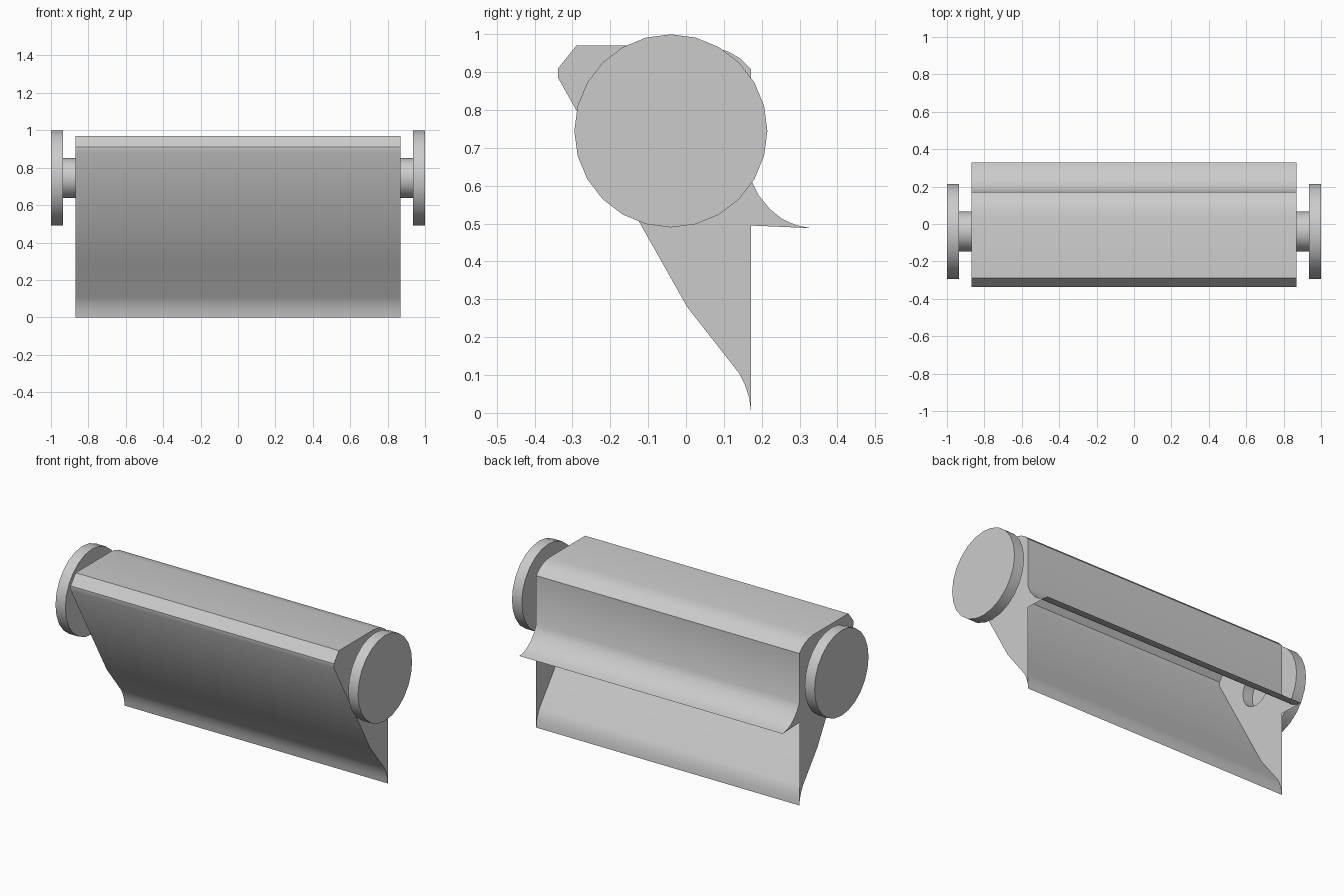
import bpy, bmesh, math
from mathutils import Matrix, Vector

if "Cube" in bpy.data.objects:
    bpy.data.objects.remove(bpy.data.objects["Cube"])

HALF = 0.87                 # half length of the housing
AY, AZ = -0.04, 0.745       # axle centre
AXLE_R, WHEEL_R, SIDES = 0.106, 0.255, 24

# Side profile (y, z): bottom tip, up the front, over the top, down the back to the lip
PROFILE = [(0.172, 0.0), (0.167, 0.04), (0.155, 0.075), (0.14, 0.105),
           (0.003, 0.28), (-0.338, 0.885), (-0.338, 0.91), (-0.29, 0.97),
           (0.045, 0.97), (0.085, 0.963), (0.115, 0.953), (0.145, 0.935),
           (0.172, 0.908), (0.172, 0.615), (0.192, 0.575), (0.22, 0.54),
           (0.253, 0.513), (0.29, 0.496), (0.33, 0.488)]
NOTCH = (0.172, 0.495)      # corner of the end plate under the lip


def finish(bm, name):
    mesh = bpy.data.meshes.new(name)
    bm.to_mesh(mesh)
    bm.free()
    mesh.shade_smooth()
    mesh.set_sharp_from_angle(angle=math.radians(30))
    obj = bpy.data.objects.new(name, mesh)
    bpy.context.collection.objects.link(obj)
    return obj


def add_loop(bm, x, pts):
    vs = [bm.verts.new((x, y, z)) for y, z in pts]
    return [bm.edges.new((vs[i], vs[(i + 1) % len(vs)])) for i in range(len(vs))]


def cylinder(name, x0, x1, radius, caps):
    bm = bmesh.new()
    m = Matrix.Translation(((x0 + x1) / 2, AY, AZ)) @ Matrix.Rotation(math.pi / 2, 4, 'Y')
    bmesh.ops.create_cone(bm, cap_ends=caps, segments=SIDES, radius1=radius,
                          radius2=radius, depth=abs(x1 - x0), matrix=m)
    return finish(bm, name)


# Thin sheet housing, open at the lower back
bm = bmesh.new()
rows = [(bm.verts.new((-HALF, y, z)), bm.verts.new((HALF, y, z))) for y, z in PROFILE]
for (a, b), (d, c) in zip(rows, rows[1:]):
    bm.faces.new((a, b, c, d))
finish(bm, "housing_shell")

hole = [(AY + AXLE_R * math.cos(2 * math.pi * i / SIDES),
         AZ + AXLE_R * math.sin(2 * math.pi * i / SIDES)) for i in range(SIDES)]

for side, s in (("left", -1), ("right", 1)):
    # End plate with axle hole
    bm = bmesh.new()
    edges = add_loop(bm, s * HALF, PROFILE + [NOTCH]) + add_loop(bm, s * HALF, hole)
    bmesh.ops.triangle_fill(bm, use_beauty=True, edges=edges, normal=Vector((s, 0, 0)))
    for f in bm.faces:
        f.normal_update()
        if f.normal.x * s < 0:
            f.normal_flip()
    finish(bm, side + "_end_plate")
    # Hollow axle and end wheel
    cylinder(side + "_axle", s * HALF, s * 0.935, AXLE_R, False)
    cylinder(side + "_wheel", s * 0.935, s * 1.0, WHEEL_R, True)
